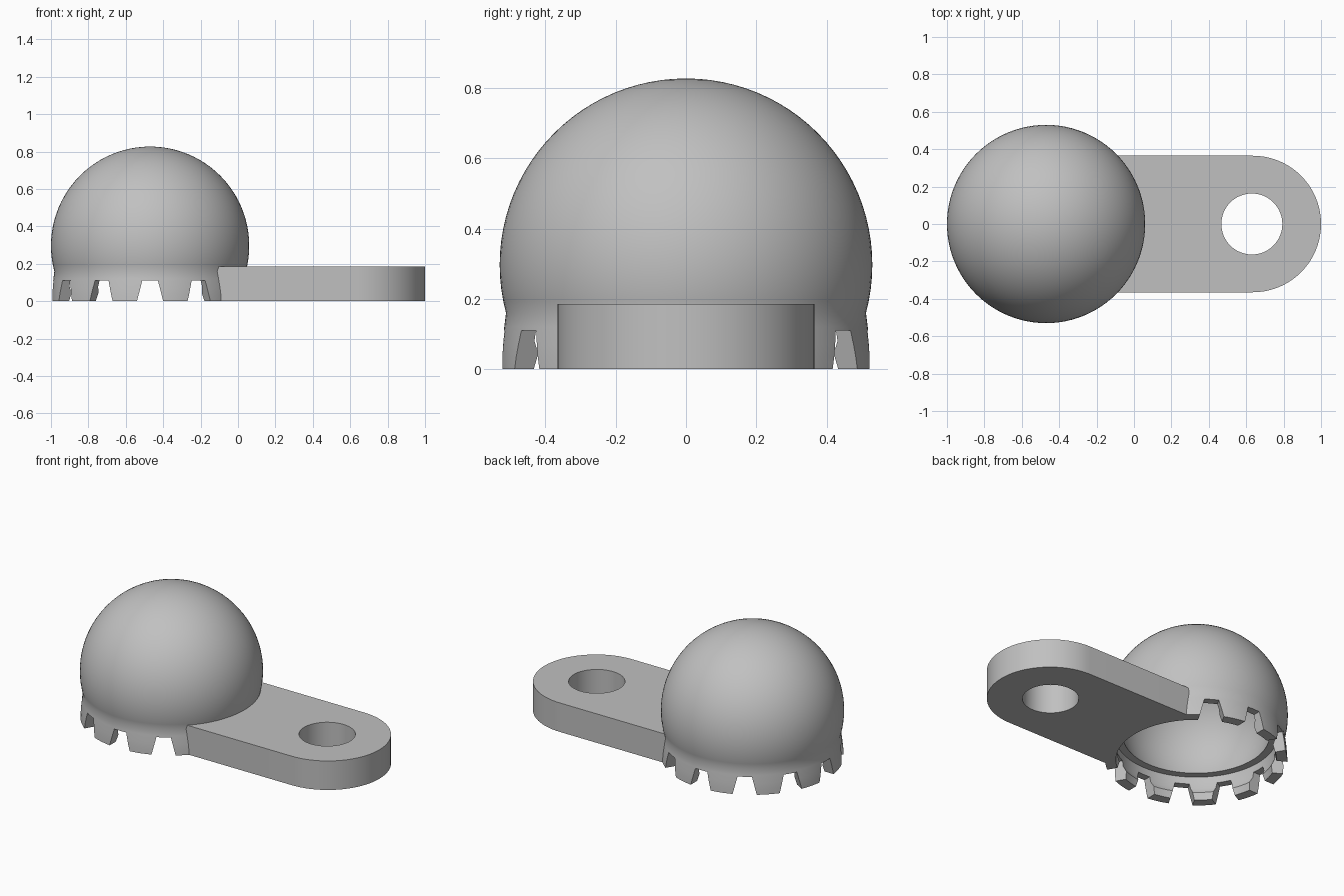
import bpy, bmesh
from math import sin, cos, asin, pi, radians, sqrt
from mathutils import Matrix, Vector

cube = bpy.data.objects.get("Cube")
if cube:
    bpy.data.objects.remove(cube, do_unlink=True)

grey = bpy.data.materials.new("plain grey")
grey.use_nodes = True
colour = (0.53, 0.53, 0.53, 1)
grey.diffuse_color = colour
grey.node_tree.nodes["Principled BSDF"].inputs["Base Color"].default_value = colour

BALL = Vector((-0.47, 0, 0.297))
R_OUT, R_IN = 0.53, 0.445
SEGMENTS = 96


def make(name, bm):
    bmesh.ops.recalc_face_normals(bm, faces=bm.faces)
    mesh = bpy.data.meshes.new(name)
    bm.to_mesh(mesh)
    bm.free()
    mesh.materials.append(grey)
    ob = bpy.data.objects.new(name, mesh)
    bpy.context.collection.objects.link(ob)
    return ob


def prism(bm, outline, depth):
    """Extrude a closed outline of 3D points along a vector."""
    face = bm.faces.new([bm.verts.new(p) for p in outline])
    ext = bmesh.ops.extrude_face_region(bm, geom=[face], use_keep_orig=True)
    moved = [v for v in ext["geom"] if isinstance(v, bmesh.types.BMVert)]
    bmesh.ops.translate(bm, verts=moved, vec=depth)
    return list(face.verts) + moved


def cut(ob, cutter):
    cutter.hide_render = True
    mod = ob.modifiers.new("cut", "BOOLEAN")
    mod.operation, mod.solver, mod.object = "DIFFERENCE", "EXACT", cutter
    bpy.context.view_layer.objects.active = ob
    bpy.ops.object.modifier_apply(modifier=mod.name)
    bpy.data.objects.remove(cutter, do_unlink=True)


def smooth(ob):
    bpy.ops.object.select_all(action="DESELECT")
    ob.select_set(True)
    bpy.context.view_layer.objects.active = ob
    bpy.ops.object.shade_smooth_by_angle(angle=radians(30))


def dome_arc(radius, z_end, steps=28):
    """Half-profile of a sphere from its top down to height z_end."""
    end = pi / 2 - asin((z_end - BALL.z) / radius)
    return [(radius * sin(end * i / steps), BALL.z + radius * cos(end * i / steps))
            for i in range(steps + 1)]


# Hollow dome with a skirt: one closed profile turned round the upright axis
skirt_outer = [(0.517, 0.12), (0.523, 0.07), (0.526, 0.035), (0.527, 0)]
skirt_inner = [(0.465, 0), (0.455, 0.045), (0.472, 0.08), (0.468, 0.155)]
profile = dome_arc(R_OUT, 0.16) + skirt_outer + skirt_inner + dome_arc(R_IN, 0.155)[::-1]
bm = bmesh.new()
verts = [bm.verts.new((BALL.x + r, 0, z)) for r, z in profile]
edges = [bm.edges.new(pair) for pair in zip(verts, verts[1:])]
bmesh.ops.spin(bm, geom=verts + edges, cent=(BALL.x, 0, 0), axis=(0, 0, 1),
               angle=2 * pi, steps=SEGMENTS, use_merge=True)
bmesh.ops.remove_doubles(bm, verts=bm.verts, dist=1e-5)
dome = make("hollow_dome", bm)

# Tapered notches round the skirt, left out where the plate joins
bm = bmesh.new()
for step in range(2, 11):
    wedge = [(0.38, -0.078, -0.03), (0.38, 0.078, -0.03),
             (0.38, 0.042, 0.11), (0.38, -0.042, 0.11)]
    vs = prism(bm, wedge, (0.25, 0, 0))
    turn = Matrix.Translation((BALL.x, 0, 0)) @ Matrix.Rotation(step * pi / 6, 4, "Z")
    bmesh.ops.transform(bm, matrix=turn, verts=vs)
cut(dome, make("notch_cutter", bm))
smooth(dome)

# Flat plate: rounded at the far end, hollowed to fit round the skirt
HALF, END_X, HEIGHT, FIT = 0.365, 0.635, 0.185, 0.5
reach = asin(HALF / FIT)
outline = [(END_X + HALF * cos(a), HALF * sin(a), 0)
           for a in (pi * (i / 40 - 0.5) for i in range(41))]
outline += [(BALL.x + FIT * cos(a), FIT * sin(a), 0)
            for a in (reach * (1 - i / 12) for i in range(25))]
bm = bmesh.new()
prism(bm, outline, (0, 0, HEIGHT))
plate = make("mounting_plate", bm)

# Round hole through the plate
bm = bmesh.new()
bmesh.ops.create_cone(bm, cap_ends=True, segments=64, radius1=0.163, radius2=0.163,
                      depth=1, matrix=Matrix.Translation((0.63, 0, 0)))
cut(plate, make("hole_cutter", bm))
smooth(plate)
